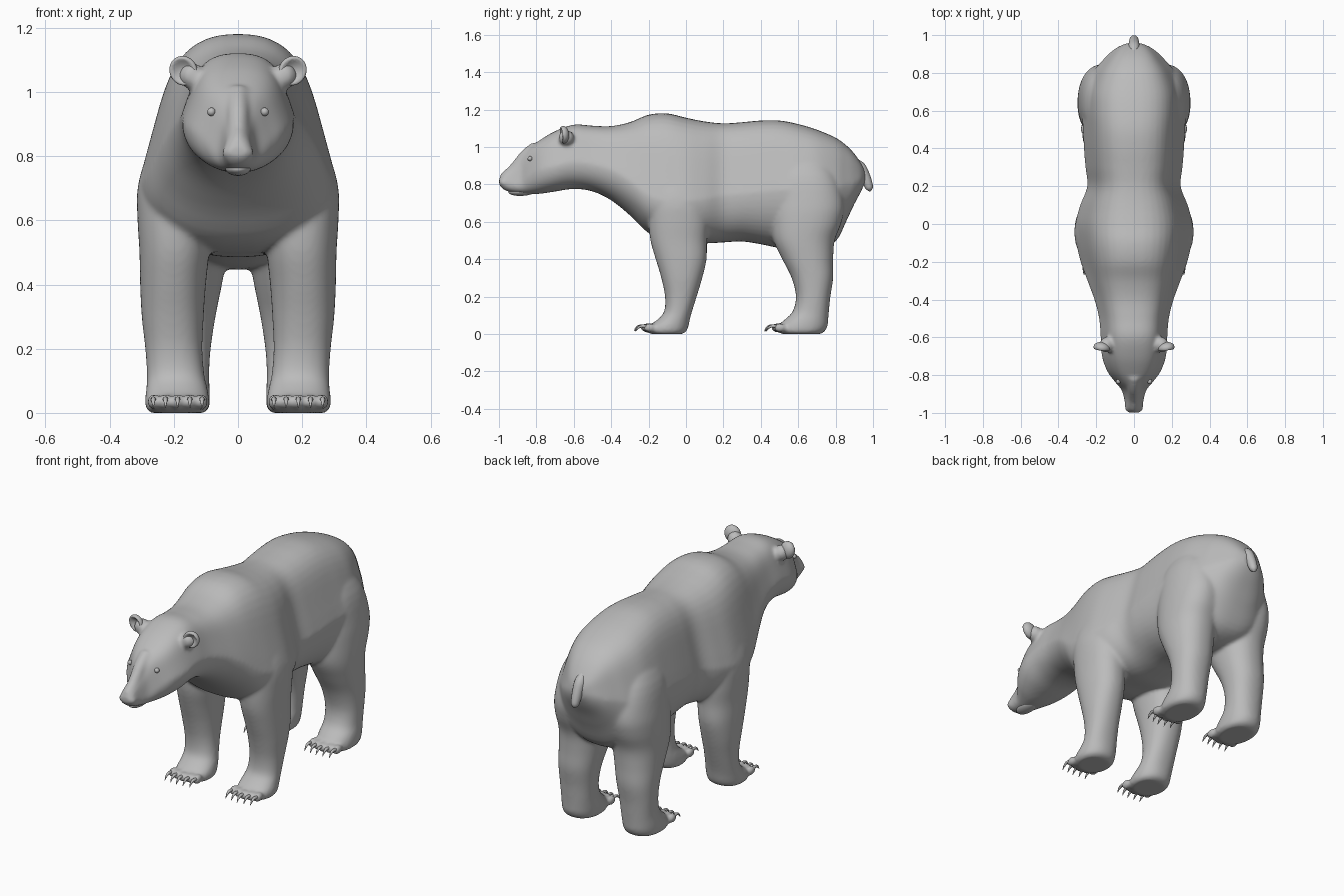
import bpy, bmesh, math
from mathutils import Vector, Matrix

if "Cube" in bpy.data.objects:
    bpy.data.objects.remove(bpy.data.objects["Cube"])

fur = bpy.data.materials.new("grey_fur")
fur.diffuse_color = (0.5, 0.5, 0.5, 1)
fur.use_nodes = True
fur.node_tree.nodes["Principled BSDF"].inputs["Base Color"].default_value = fur.diffuse_color
SEG = 48


def spow(v, e):
    return math.copysign(abs(v) ** e, v)


def smooth_rows(rows, n=4):
    """Catmull-Rom interpolation through rows of measurements."""
    out = []
    for i in range(len(rows) - 1):
        a, b, c, d = (rows[max(0, min(len(rows) - 1, i + k))] for k in (-1, 0, 1, 2))
        for s in range(n):
            t = s / n
            out.append([0.5 * (2 * q + (r - p) * t + (2 * p - 5 * q + 4 * r - u) * t * t
                        + (3 * q - p - 3 * r + u) * t ** 3) for p, q, r, u in zip(a, b, c, d)])
    return out + [list(rows[-1])]


def loft(bm, rings):
    vs = [[bm.verts.new(p) for p in ring] for ring in rings]
    n = len(vs[0])
    for r0, r1 in zip(vs, vs[1:]):
        for j in range(n):
            bm.faces.new((r0[j], r0[(j + 1) % n], r1[(j + 1) % n], r1[j]))
    bm.faces.new(vs[0][::-1])
    bm.faces.new(vs[-1])


def ball(bm, centre, radii, rot=Matrix()):
    m = Matrix.Translation(centre) @ rot @ Matrix.Diagonal((*radii, 1))
    return bmesh.ops.create_uvsphere(bm, u_segments=20, v_segments=14, radius=1, matrix=m)["verts"]


def tube(bm, rows, n=10):
    """Round tube along x, y, z, radius rows."""
    rows = smooth_rows(rows, 4)
    rings = []
    for i, (x, y, z, r) in enumerate(rows):
        d = Vector(rows[min(i + 1, len(rows) - 1)][:3]) - Vector(rows[max(i - 1, 0)][:3])
        up = d.cross(Vector((1, 0, 0))).normalized()
        rings.append([Vector((x, y, z)) + r * (math.cos(a) * Vector((1, 0, 0)) + math.sin(a) * up)
                      for a in (2 * math.pi * k / n for k in range(n))])
    loft(bm, rings)


def finish(name, bm):
    bmesh.ops.recalc_face_normals(bm, faces=bm.faces)
    me = bpy.data.meshes.new(name)
    bm.to_mesh(me)
    bm.free()
    me.materials.append(fur)
    me.polygons.foreach_set("use_smooth", [True] * len(me.polygons))
    ob = bpy.data.objects.new(name, me)
    bpy.context.collection.objects.link(ob)
    return ob


# Head, neck and torso: y, top, bottom, half width, height of widest point
trunk = [(-.999, .835, .797, .03, .815), (-.975, .862, .772, .046, .815),
         (-.93, .895, .757, .052, .80), (-.88, .945, .75, .066, .80),
         (-.84, .993, .748, .098, .84), (-.78, 1.038, .75, .142, .88),
         (-.70, 1.085, .762, .17, .90), (-.6, 1.12, .776, .177, .92),
         (-.5, 1.114, .763, .185, .91), (-.4, 1.112, .715, .21, .88),
         (-.3, 1.133, .635, .247, .82), (-.2, 1.173, .54, .283, .74),
         (-.1, 1.18, .505, .305, .71), (0, 1.157, .495, .31, .71),
         (.1, 1.137, .485, .285, .72), (.2, 1.127, .49, .247, .74),
         (.3, 1.133, .495, .257, .75), (.4, 1.142, .48, .265, .76),
         (.5, 1.142, .46, .27, .77), (.6, 1.123, .45, .276, .77),
         (.7, 1.093, .45, .268, .77), (.8, 1.05, .495, .222, .78),
         (.86, 1.007, .61, .172, .8), (.9, .965, .695, .135, .81), (.935, .915, .76, .09, .83),
         (.957, .875, .81, .04, .84)]
bm = bmesh.new()
rings = []
for y, top, bot, w, zw in smooth_rows(trunk):
    ring = []
    for k in range(SEG):
        a = 2 * math.pi * k / SEG
        c, s = spow(math.cos(a), .84), spow(math.sin(a), .9)
        if s > 0:  # sloping flanks above the widest point
            c *= 1 - .11 * math.sin(math.pi * s)
        ring.append((w * c, y, zw + s * ((top - zw) if s > 0 else (zw - bot))))
    rings.append(ring)
loft(bm, rings)

# Legs: z, inner x, outer x, front y, back y
front_leg = [(.95, .10, .22, -.13, .05), (.8, .09, .285, -.19, .09), (.7, .085, .313, -.20, .112),
             (.6, .085, .313, -.20, .12), (.5, .09, .307, -.19, .112), (.4, .1, .305, -.162, .11),
             (.3, .107, .3, -.132, .087), (.2, .111, .289, -.112, .057), (.12, .105, .284, -.117, .032),
             (.075, .095, .286, -.155, .02), (.045, .09, .289, -.197, .014),
             (.015, .091, .287, -.207, .002), (0, .105, .272, -.185, -.02)]
rear_leg = [(1.0, .08, .18, .52, .70), (.85, .05, .262, .47, .80), (.7, .03, .292, .455, .845),
            (.6, .03, .299, .455, .832), (.5, .033, .297, .468, .795), (.4, .05, .292, .515, .787),
            (.3, .07, .287, .565, .787), (.2, .085, .282, .588, .772), (.12, .09, .28, .57, .764),
            (.075, .088, .285, .525, .76), (.045, .088, .287, .497, .757),
            (.015, .09, .285, .492, .742), (0, .105, .268, .515, .718)]
for rows in (front_leg, rear_leg):
    for side in (-1, 1):
        rings = []
        for z, x0, x1, y0, y1 in smooth_rows(rows):
            rings.append([(side * ((x0 + x1) / 2 + (x1 - x0) / 2 * spow(math.cos(a), .9)),
                           (y0 + y1) / 2 + (y1 - y0) / 2 * spow(math.sin(a), .9), max(z, 0))
                          for a in (2 * math.pi * k / SEG for k in range(SEG))])
        loft(bm, rings)

# Muzzle bridge, toes, ear roots and nostril wings blended into the body
tube(bm, [(0, -.975, .835, .028), (0, -.92, .882, .03), (0, -.86, .95, .034), (0, -.80, 1.0, .035)], 16)
TOES = [(.112 + .038 * i, -.008 * (2 - abs(i - 2))) for i in range(5)]
for side in (-1, 1):
    for y in (-.195, .502):
        for x, dy in TOES:
            ball(bm, (side * x, y + dy, .034), (.019, .034, .026))
    ball(bm, (side * .145, -.64, 1.05), (.04, .042, .042))
    ball(bm, (side * .03, -.975, .81), (.02, .022, .02))
body = finish("body", bm)
for kind, settings in (("REMESH", {"mode": "VOXEL", "voxel_size": .009, "use_smooth_shade": True}),
                       ("SMOOTH", {"factor": .5, "iterations": 12})):
    mod = body.modifiers.new(kind.lower(), kind)
    for key, value in settings.items():
        setattr(mod, key, value)

# Lower jaw, leaving a mouth line under the muzzle
bm = bmesh.new()
ball(bm, (0, -.875, .764), (.041, .075, .025), Matrix.Rotation(.06, 4, "X"))
finish("lower_jaw", bm)

# Tail
bm = bmesh.new()
tube(bm, [(0, .90, .925, .02), (0, .932, .89, .03), (0, .956, .845, .028), (0, .974, .80, .024),
          (0, .981, .777, .018), (0, .983, .763, .003)], 16)
finish("tail", bm)

for side, label in ((-1, "left"), (1, "right")):
    # Cupped ear: front of a flattened ball pushed inward
    bm = bmesh.new()
    verts = ball(bm, (0, 0, 0), (.044, .03, .047))
    for v in verts:
        rim = (v.co.x / .044) ** 2 + (v.co.z / .047) ** 2
        if v.co.y < 0:
            v.co.y += .036 * max(0, 1 - rim / .8)
    place = (Matrix.Translation((side * .17, -.655, 1.066)) @ Matrix.Rotation(side * .5, 4, "Y")
             @ Matrix.Rotation(side * .2, 4, "Z"))
    bmesh.ops.transform(bm, matrix=place, verts=bm.verts)
    finish(label + "_ear", bm)

    # Eye
    bm = bmesh.new()
    ball(bm, (side * .083, -.834, .938), (.013, .013, .013))
    finish(label + "_eye", bm)

    # Hooked claws
    for y, pair in ((-.195, "front"), (.502, "rear")):
        bm = bmesh.new()
        for x, dy in TOES:
            x, b = side * x, y + dy * .6
            tube(bm, [(x, b - .015, .04, .009), (x, b - .04, .043, .008),
                      (x, b - .06, .034, .0055), (x, b - .074, .015, .001)], 8)
        finish(f"{label}_{pair}_claws", bm)
